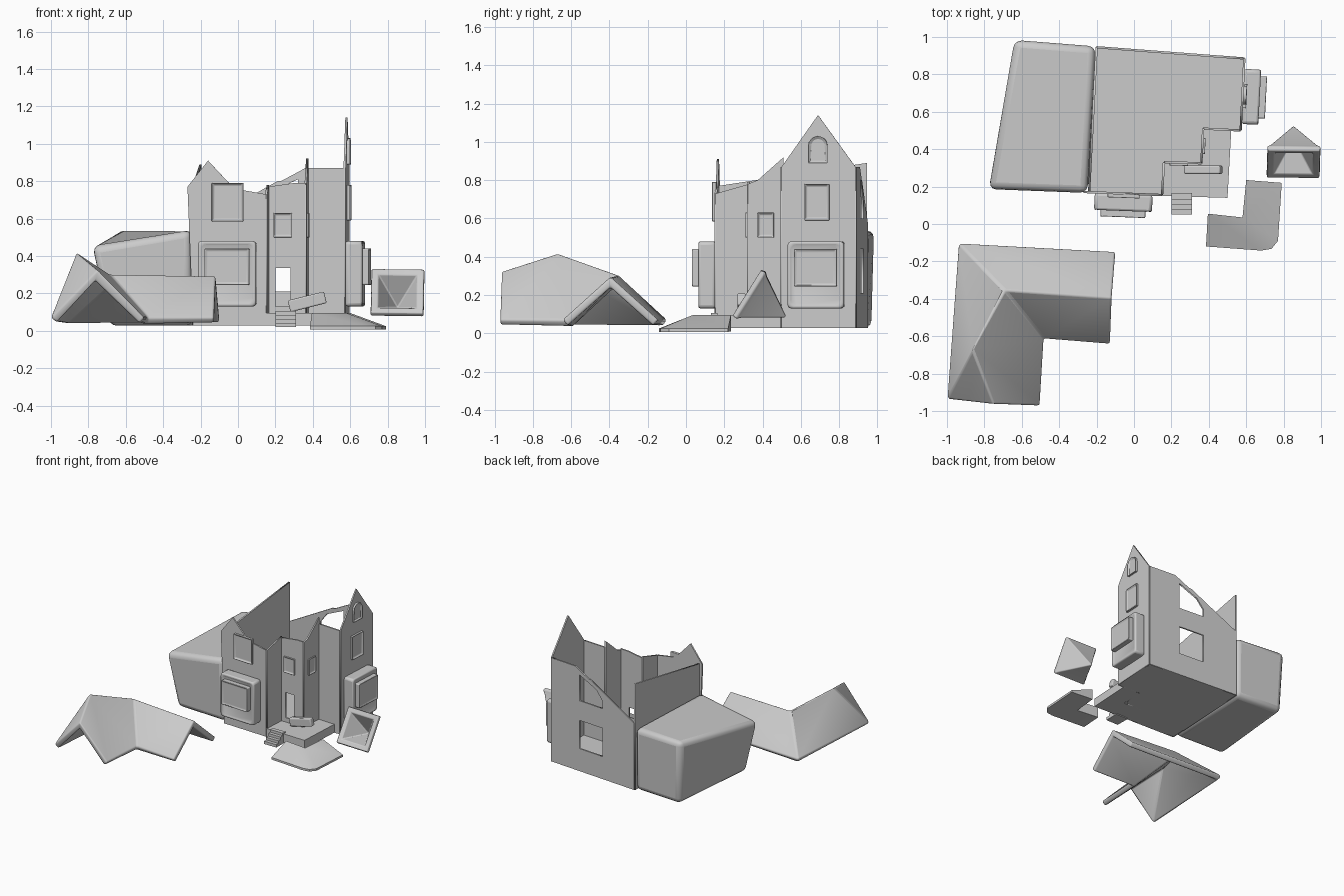
import bpy, bmesh, math
from mathutils import Vector, Matrix

if "Cube" in bpy.data.objects:
    bpy.data.objects.remove(bpy.data.objects["Cube"])


def finish(name, bm, bevel=0, mat=None, thick=0):
    bmesh.ops.recalc_face_normals(bm, faces=bm.faces)
    me = bpy.data.meshes.new(name)
    bm.to_mesh(me)
    bm.free()
    ob = bpy.data.objects.new(name, me)
    bpy.context.collection.objects.link(ob)
    if mat:
        ob.matrix_world = mat
    if thick:
        s = ob.modifiers.new("Shell", 'SOLIDIFY')
        s.thickness, s.offset, s.use_even_offset = thick, -1, True
    if bevel:
        b = ob.modifiers.new("Bevel", 'BEVEL')
        b.width, b.segments, b.limit_method = bevel, 3, 'ANGLE'
        b.angle_limit = math.radians(35)
    bpy.context.view_layer.objects.active = ob
    ob.select_set(True)
    bpy.ops.object.shade_smooth_by_angle(angle=math.radians(30))
    ob.select_set(False)
    return ob


def prism(name, low, high, bevel=0, mat=None):
    """Solid between two matching rings of points."""
    bm = bmesh.new()
    a = [bm.verts.new(p) for p in low]
    b = [bm.verts.new(p) for p in high]
    n = len(a)
    bm.faces.new(a[::-1])
    bm.faces.new(b)
    for i in range(n):
        j = (i + 1) % n
        bm.faces.new((a[i], a[j], b[j], b[i]))
    return finish(name, bm, bevel, mat)


def slab(name, pts, z0, z1, bevel=0, mat=None):
    return prism(name, [(x, y, z0) for x, y in pts], [(x, y, z1) for x, y in pts], bevel, mat)


def rect(x0, x1, y0, y1):
    return [(x0, y0), (x1, y0), (x1, y1), (x0, y1)]


def wall_matrix(p, q):
    """Wall frame: X along the wall, Y up, Z outward."""
    x = Vector((q[0] - p[0], q[1] - p[1], 0)).normalized()
    m = Matrix((x, (0, 0, 1), x.cross(Vector((0, 0, 1))))).transposed().to_4x4()
    m.translation = (p[0], p[1], 0)
    return m


def wall(name, p, q, top, holes=()):
    """Thin wall with a top profile (distance, height) and cut openings."""
    length = math.dist(p, q)
    cu = bpy.data.curves.new(name, 'CURVE')
    cu.dimensions, cu.fill_mode, cu.extrude = '2D', 'BOTH', 0.006
    for loop in [[(0, .027), (length, .027)] + top, *holes]:
        sp = cu.splines.new('POLY')
        sp.points.add(len(loop) - 1)
        for pt, (d, z) in zip(sp.points, loop):
            pt.co = (d, z, 0, 1)
        sp.use_cyclic_u = True
    ob = bpy.data.objects.new(name, cu)
    bpy.context.collection.objects.link(ob)
    ob.matrix_world = wall_matrix(p, q)
    bpy.context.view_layer.objects.active = ob
    ob.select_set(True)
    bpy.ops.object.convert(target='MESH')
    bpy.context.object.select_set(False)


def window(name, p, q, outline, depth, rim, recess, bevel=.004):
    """Raised frame on a wall with a sunken pane."""
    bm = bmesh.new()
    base = bm.faces.new([bm.verts.new((d, z, 0)) for d, z in outline])
    res = bmesh.ops.extrude_face_region(bm, geom=[base])['geom']
    bmesh.ops.translate(bm, vec=(0, 0, depth), verts=[g for g in res if isinstance(g, bmesh.types.BMVert)])
    bmesh.ops.recalc_face_normals(bm, faces=bm.faces)
    front = [f for f in bm.faces if f.normal.z > .9]
    bmesh.ops.inset_region(bm, faces=front, thickness=rim, depth=-recess)
    return finish(name, bm, bevel, wall_matrix(p, q))


# House shell: footprint counterclockwise from the front left corner
F = [(-.24, .17), (.15, .155), (.16, .33), (.36, .325), (.37, .51), (.57, .50), (.59, .885), (-.20, .945)]
L = [math.dist(F[i], F[(i + 1) % 8]) for i in range(8)]
slab("house_floor", F, .027, .10)
wall("front_wall", F[0], F[1], [(L[0], .73), (.22, .76), (.08, .91), (-.03, .77)])
wall("front_return_wall", F[1], F[2], [(L[1], .78), (0, .73)])
wall("porch_front_wall", F[2], F[3], [(L[2], .79), (.14, .79), (0, .77)],
     [rect(.04, .12, .13, .335)])
wall("porch_side_wall", F[3], F[4], [(L[3], .92), (.05, .80), (0, .78)])
wall("tower_front_wall", F[4], F[5], [(L[4], .87), (0, .87)])
wall("tower_gable_wall", F[5], F[6], [(L[5], .87), (.19, 1.14), (0, .87)])
wall("back_wall", F[6], F[7], [(L[6], .57), (.23, .87), (0, .87)],
     [rect(.27, .49, .21, .44), [(.27, .60), (.49, .60), (.49, .66), (.38, .80), (.27, .81)]])
wall("left_wall", F[7], F[0], [(L[7], .77), (0, .89)])

# Windows with raised frames
window("front_upper_window", F[0], F[1], rect(.10, .27, .585, .79), .025, .018, .012)
window("porch_front_window", F[2], F[3], rect(.03, .13, .50, .63), .018, .016, .01)
window("porch_side_window", F[3], F[4], rect(.05, .135, .50, .63), .018, .016, .01)
window("tower_upper_window", F[5], F[6], rect(.12, .25, .59, .78), .025, .018, .012)
arch = [(.14, .89), (.24, .89)] + [
    (.19 + .05 * math.cos(a), .98 + .05 * math.sin(a)) for a in [math.pi * i / 10 for i in range(11)]]
window("attic_window", F[5], F[6], arch, .022, .015, .01)

# Bay windows: rounded box with a smaller raised panel
for name, i, d0, d1 in (("front_bay", 0, .03, .34), ("tower_bay", 5, .035, .33)):
    p, q = F[i], F[i + 1]
    window(name + "_box", p, q, rect(d0, d1, .13, .48), .10, .03, .012, .018)
    window(name + "_panel", p, q, rect(d0 + .035, d1 - .035, .245, .44), .13, .014, .01, .012)

# Rounded side wing, flaring outward toward its roof
prism("side_wing",
      [(-.69, .20, .027), (-.245, .18, .027), (-.205, .945, .027), (-.62, .97, .027)],
      [(-.785, .185, .45), (-.25, .165, .54), (-.205, .95, .53), (-.64, .985, .54)], .04)

# Porch slab, steps and the loose tilted rail
slab("porch_slab", [(.15, .15), (.5, .14), (.52, .5), (.37, .51), (.36, .325), (.16, .33)], .027, .095)
for i in range(4):
    slab(f"step_{i + 1}", rect(.20, .31, .05 + .027 * i, .165), .02 + .02 * i, .043 + .021 * i)
tilt = Matrix.Translation((.37, .29, .155)) @ Matrix.Rotation(math.radians(-14), 4, 'Y')
slab("loose_rail", rect(-.10, .10, -.022, .022), -.032, .032, .008, tilt)

# Detached porch roof: L-shaped slope falling outward
inner = [(.6, .235), (.58, .035), (.395, .055)]
outer = [(.385, -.12), (.68, -.142), (.735, -.133), (.77, -.09), (.79, .22)]
bm = bmesh.new()
ti, bi = ([bm.verts.new((x, y, z)) for x, y in inner] for z in (.095, .01))
to, bo = ([bm.verts.new((x, y, z)) for x, y in outer] for z in (.025, .008))
for i, o in ((ti, to), (bi, bo)):
    bm.faces.new((i[2], o[0], o[1], i[1]))
    bm.faces.new((i[1], o[1], o[2]))
    bm.faces.new((i[1], o[2], o[3]))
    bm.faces.new((i[1], o[3], o[4], i[0]))
top_ring, low_ring = ti + to, bi + bo
for k in range(8):
    j = (k + 1) % 8
    bm.faces.new((top_ring[k], top_ring[j], low_ring[j], low_ring[k]))
finish("porch_roof", bm)

# Detached tower cap: hollow pyramid with a square rim, lying tilted
bm = bmesh.new()
rings = [[bm.verts.new((sx * h, sy * h, z)) for sx, sy in ((-1, -1), (1, -1), (1, 1), (-1, 1))]
         for h, z in ((.105, .005), (.138, 0), (.143, .025), (.125, .045))]
tip_in, tip_out = bm.verts.new((0, 0, .17)), bm.verts.new((0, 0, .245))
for k in range(4):
    j = (k + 1) % 4
    for a, b in zip(rings, rings[1:]):
        bm.faces.new((a[k], a[j], b[j], b[k]))
    bm.faces.new((rings[0][k], rings[0][j], tip_in))
    bm.faces.new((rings[3][k], rings[3][j], tip_out))
z = Vector((0, .2, -.125)).normalized()
x = Vector((1, -.03, .0)).normalized()
y = z.cross(x).normalized()
m = Matrix((y.cross(z), y, z)).transposed().to_4x4()
m.translation = (.853, .318, .213)
finish("tower_cap", bm, .006, m)

# Detached main roof: L-shaped shell with ridges and a valley
eaves = [(-.94, -.10), (-.10, -.145), (-.13, -.645), (-.48, -.615), (-.50, -.97), (-1, -.935)]
ridge = [(-.12, -.395, .295), (-.69, -.355, .305), (-.865, -.67, .42), (-.75, -.965, .325)]
bm = bmesh.new()
v = [bm.verts.new((px, py, .07)) for px, py in eaves] + [bm.verts.new(p) for p in ridge]
for f in ((0, 7, 6, 1), (6, 7, 3, 2), (7, 8, 3), (8, 9, 4, 3), (8, 5, 9), (0, 5, 8, 7)):
    bm.faces.new([v[i] for i in f])
bmesh.ops.recalc_face_normals(bm, faces=bm.faces)
if sum(f.normal.z for f in bm.faces) < 0:
    bmesh.ops.reverse_faces(bm, faces=bm.faces)
finish("main_roof", bm, .012, None, .04)
